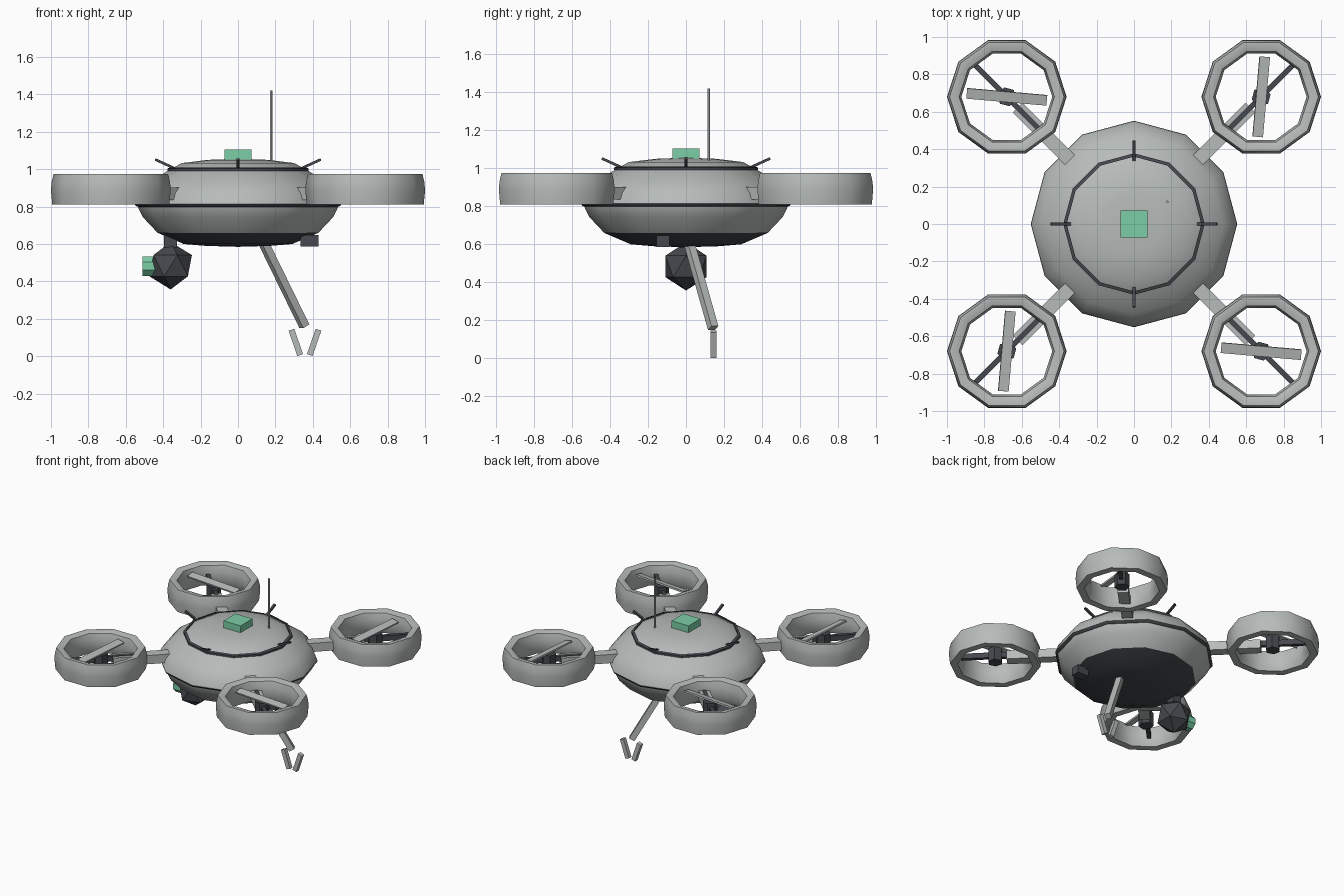
import bpy, bmesh
from math import radians, pi, cos, sin, atan2
from mathutils import Vector, Matrix

cube = bpy.data.objects.get("Cube")
if cube:
    bpy.data.objects.remove(cube, do_unlink=True)


def make_material(name, color):
    mat = bpy.data.materials.new(name)
    mat.use_nodes = True
    mat.diffuse_color = (*color, 1)
    mat.node_tree.nodes["Principled BSDF"].inputs["Base Color"].default_value = (*color, 1)
    return mat


grey = make_material("light grey", (0.47, 0.50, 0.49))
dark = make_material("charcoal", (0.06, 0.065, 0.075))
green = make_material("mint green", (0.2, 0.62, 0.38))


def finish(bm, name, mat, smooth=None):
    bmesh.ops.recalc_face_normals(bm, faces=bm.faces)
    mesh = bpy.data.meshes.new(name)
    bm.to_mesh(mesh)
    bm.free()
    mesh.materials.append(mat)
    if smooth:
        for poly in mesh.polygons:
            poly.use_smooth = True
        mesh.set_sharp_from_angle(angle=radians(smooth))
    obj = bpy.data.objects.new(name, mesh)
    bpy.context.collection.objects.link(obj)
    return obj


def box(name, mat, loc, size, rot=None):
    """Box of the given size, turned by rot and centred on loc."""
    bm = bmesh.new()
    bmesh.ops.create_cube(bm, size=1)
    turn = rot if rot else Matrix.Identity(4)
    bm.transform(Matrix.Translation(loc) @ turn @ Matrix.Diagonal((*size, 1)))
    return finish(bm, name, mat)


def bar(name, mat, a, b, width, height):
    """Box running from a to b."""
    a, b = Vector(a), Vector(b)
    rot = (b - a).to_track_quat('X', 'Z').to_matrix().to_4x4()
    return box(name, mat, (a + b) / 2, ((b - a).length, width, height), rot)


def cylinder(name, mat, loc, radius, depth, sides, rot=None):
    bm = bmesh.new()
    bmesh.ops.create_cone(bm, cap_ends=True, segments=sides, radius1=radius,
                          radius2=radius, depth=depth)
    bm.transform(Matrix.Translation(loc) @ (rot if rot else Matrix.Identity(4)))
    return finish(bm, name, mat)


def lathe(name, mat, profile, sides, loc=(0, 0, 0), closed=False, smooth=45):
    """Revolve an (r, z) profile about z; closed joins its last point to its first."""
    bm = bmesh.new()
    rings = []
    for r, z in profile:
        if r == 0:
            rings.append([bm.verts.new((0, 0, z))] * sides)
        else:
            rings.append([bm.verts.new((r * cos(2 * pi * i / sides),
                                        r * sin(2 * pi * i / sides), z))
                          for i in range(sides)])
    pairs = list(zip(rings, rings[1:]))
    if closed:
        pairs.append((rings[-1], rings[0]))
    for lo, hi in pairs:
        for i in range(sides):
            j = (i + 1) % sides
            corners = list(dict.fromkeys((lo[i], lo[j], hi[j], hi[i])))
            bm.faces.new(corners)
    bm.transform(Matrix.Translation(loc))
    return finish(bm, name, mat, smooth)


# Saucer body
lathe("upper_shell", grey, [(0.55, 0.815), (0.53, 0.87), (0.48, 0.925), (0.41, 0.97),
                            (0.37, 0.995), (0.30, 1.033), (0.16, 1.05), (0, 1.056)], 12)
lathe("lower_shell", grey, [(0.54, 0.815), (0.53, 0.785), (0.51, 0.745), (0.43, 0.66)], 12)
lathe("belly", dark, [(0.43, 0.66), (0.29, 0.6), (0.17, 0.59), (0, 0.585)], 12)
lathe("rim_band", dark, [(0.53, 0.797), (0.546, 0.803), (0.552, 0.814), (0.54, 0.82)],
      12, closed=True)
lathe("roof_band", dark, [(0.36, 0.99), (0.378, 0.99), (0.378, 1.004), (0.36, 1.01)],
      12, closed=True)

# Roof spikes around the band
for i in range(4):
    c, s = cos(i * pi / 2), sin(i * pi / 2)
    bar("roof_spike", dark, (0.34 * c, 0.34 * s, 1.005), (0.443 * c, 0.443 * s, 1.052),
        0.016, 0.014)

# Roof beacon and antenna
box("beacon", green, (0, 0, 1.075), (0.144, 0.144, 0.06))
cylinder("antenna", grey, (0.178, 0.12, 1.22), 0.007, 0.4, 6)

# Four ducted rotors
duct = [(0.255, 0.965), (0.285, 0.975), (0.306, 0.975), (0.317, 0.93), (0.32, 0.885),
        (0.313, 0.81), (0.26, 0.81), (0.243, 0.85), (0.243, 0.92)]
for sx in (1, -1):
    for sy in (1, -1):
        x, y = 0.68 * sx, 0.68 * sy
        out = Vector((sx, sy, 0)).normalized()
        lift = Vector((0, 0, 1))
        lathe("rotor_duct", grey, duct, 10, (x, y, 0), closed=True, smooth=40)
        bar("rotor_arm", grey, out * 0.485 + lift * 0.868, out * 0.88 + lift * 0.868,
            0.075, 0.066)
        bar("rotor_strut", dark, out * 0.72 + lift * 0.885, out * 1.21 + lift * 0.885,
            0.027, 0.04)
        cylinder("rotor_motor", dark, (x, y, 0.88), 0.052, 0.1, 6,
                 Matrix.Rotation(atan2(sy, sx), 4, 'Z'))
        spin = radians(-5 if sx * sy < 0 else 85)
        pitch = Matrix.Rotation(spin, 4, 'Z') @ Matrix.Rotation(radians(12), 4, 'X')
        box("rotor_blade", grey, (x, y, 0.942), (0.43, 0.056, 0.012), pitch)

# Camera ball with its mount and lens
box("camera_mount", dark, (-0.36, 0, 0.615), (0.07, 0.07, 0.065))
bm = bmesh.new()
bmesh.ops.create_icosphere(bm, subdivisions=1, radius=0.127)
bm.transform(Matrix.Translation((-0.36, 0, 0.484)))
finish(bm, "camera_ball", dark)
cylinder("camera_lens", green, (-0.475, 0, 0.482), 0.056, 0.07, 8,
         Matrix.Rotation(pi / 2, 4, 'Y') @ Matrix.Rotation(pi / 8, 4, 'Z'))

# Belly sensor
box("belly_sensor", dark, (0.382, -0.122, 0.617), (0.095, 0.068, 0.06))

# Grabber arm and its two fingers
bar("grabber_arm", grey, (0.125, 0.01, 0.63), (0.355, 0.143, 0.16), 0.042, 0.042)
for side in (-1, 1):
    box("grabber_finger", grey, (0.358 + side * 0.049, 0.145, 0.074), (0.032, 0.03, 0.143),
        Matrix.Rotation(radians(19 * side), 4, 'Y'))
